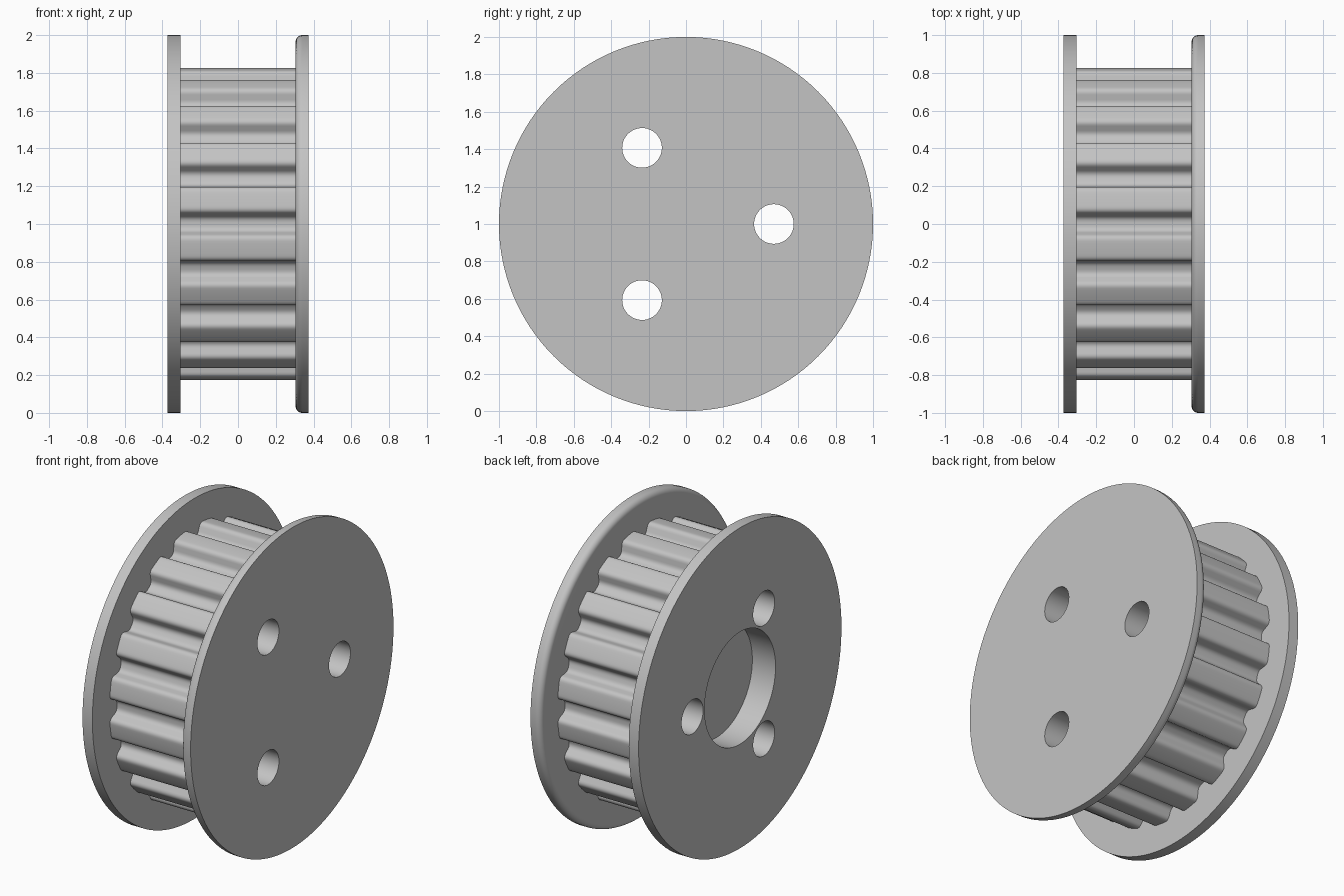
import bpy, bmesh, math
from mathutils import Vector

if "Cube" in bpy.data.objects:
    bpy.data.objects.remove(bpy.data.objects["Cube"], do_unlink=True)

TEETH = 20
TIP_R, ROOT_R = 0.832, 0.758
FLANGE_IN, FLANGE_OUT = 0.305, 0.373
AXIS_Z = 1.0

metal = bpy.data.materials.new("grey metal")
metal.use_nodes = True
grey = (0.55, 0.55, 0.55, 1)
metal.diffuse_color = grey
metal.node_tree.nodes["Principled BSDF"].inputs["Base Color"].default_value = grey


def polar(radius, angle):
    return Vector((radius * math.cos(angle), radius * math.sin(angle)))


def circle(radius, count=128, centre=Vector((0, 0))):
    return [centre + polar(radius, 2 * math.pi * i / count) for i in range(count)]


def loft(name, rings):
    """Closed solid through outlines of (y, z) points placed along x."""
    bm = bmesh.new()
    loops = [[bm.verts.new((x, p.x, p.y + AXIS_Z)) for p in outline]
             for x, outline in rings]
    for a, b in zip(loops, loops[1:]):
        for i in range(len(a)):
            j = (i + 1) % len(a)
            bm.faces.new((a[i], a[j], b[j], b[i]))
    bm.faces.new(loops[0])
    bm.faces.new(loops[-1])
    bmesh.ops.recalc_face_normals(bm, faces=bm.faces)
    mesh = bpy.data.meshes.new(name)
    bm.to_mesh(mesh)
    bm.free()
    mesh.materials.append(metal)
    obj = bpy.data.objects.new(name, mesh)
    bpy.context.collection.objects.link(obj)
    return obj


def round_corners(points, cut, steps=5):
    """Replace every corner of a closed outline by a short curve."""
    result = []
    for i, p in enumerate(points):
        before, after = points[i - 1] - p, points[(i + 1) % len(points)] - p
        a = p + before.normalized() * min(cut, before.length * 0.42)
        b = p + after.normalized() * min(cut, after.length * 0.42)
        for k in range(steps + 1):
            t = k / steps
            result.append(a * (1 - t) ** 2 + p * 2 * t * (1 - t) + b * t * t)
    return result


def tooth_outline():
    """Trapezoid grooves centred on the axes, curved lands between them."""
    pitch = 2 * math.pi / TEETH
    tip, root = math.radians(4.5), math.radians(2.6)
    points = []
    for i in range(TEETH):
        c = i * pitch
        points += [polar(TIP_R, c - tip), polar(ROOT_R, c - root),
                   polar(ROOT_R, c + root), polar(TIP_R, c + tip),
                   polar(TIP_R, c + pitch / 2)]
    return round_corners(points, 0.026)


# Toothed drum
teeth = tooth_outline()
drum = loft("toothed_drum", [(-FLANGE_IN, teeth), (FLANGE_IN, teeth)])

# Plain flange with sharp rim
right_flange = loft("right_flange", [(-FLANGE_OUT, circle(1)), (-FLANGE_IN, circle(1))])

# Flange with rounded inner rim
fillet = 0.035
rim = []
for k in range(7):
    a = math.pi / 2 * k / 6
    rim.append((FLANGE_IN + fillet * (1 - math.sin(a)),
                circle(1 - fillet * (1 - math.cos(a)))))
left_flange = loft("left_flange", rim[::-1] + [(FLANGE_OUT, circle(1))])

# Cutters: three through holes and the blind centre bore
cutters = []
for i in range(3):
    hole = circle(0.106, 48, polar(0.47, 2 * math.pi * i / 3))
    cutters.append(loft("bolt_hole_cutter", [(-0.6, hole), (0.6, hole)]))
bore = circle(0.35, 96)
cutters.append(loft("bore_cutter", [(-0.6, bore), (-FLANGE_OUT + 0.16, bore)]))

parts = [drum, right_flange, left_flange]
for part in parts:
    for cutter in cutters:
        mod = part.modifiers.new("cut", 'BOOLEAN')
        mod.operation = 'DIFFERENCE'
        mod.solver = 'EXACT'
        mod.object = cutter

# Bake the cuts and drop the cutters
bpy.context.view_layer.update()
graph = bpy.context.evaluated_depsgraph_get()
baked = [bpy.data.meshes.new_from_object(p.evaluated_get(graph)) for p in parts]
for part, mesh in zip(parts, baked):
    part.modifiers.clear()
    part.data = mesh
    mesh.shade_smooth()
    mesh.set_sharp_from_angle(angle=math.radians(30))
for cutter in cutters:
    bpy.data.objects.remove(cutter, do_unlink=True)
